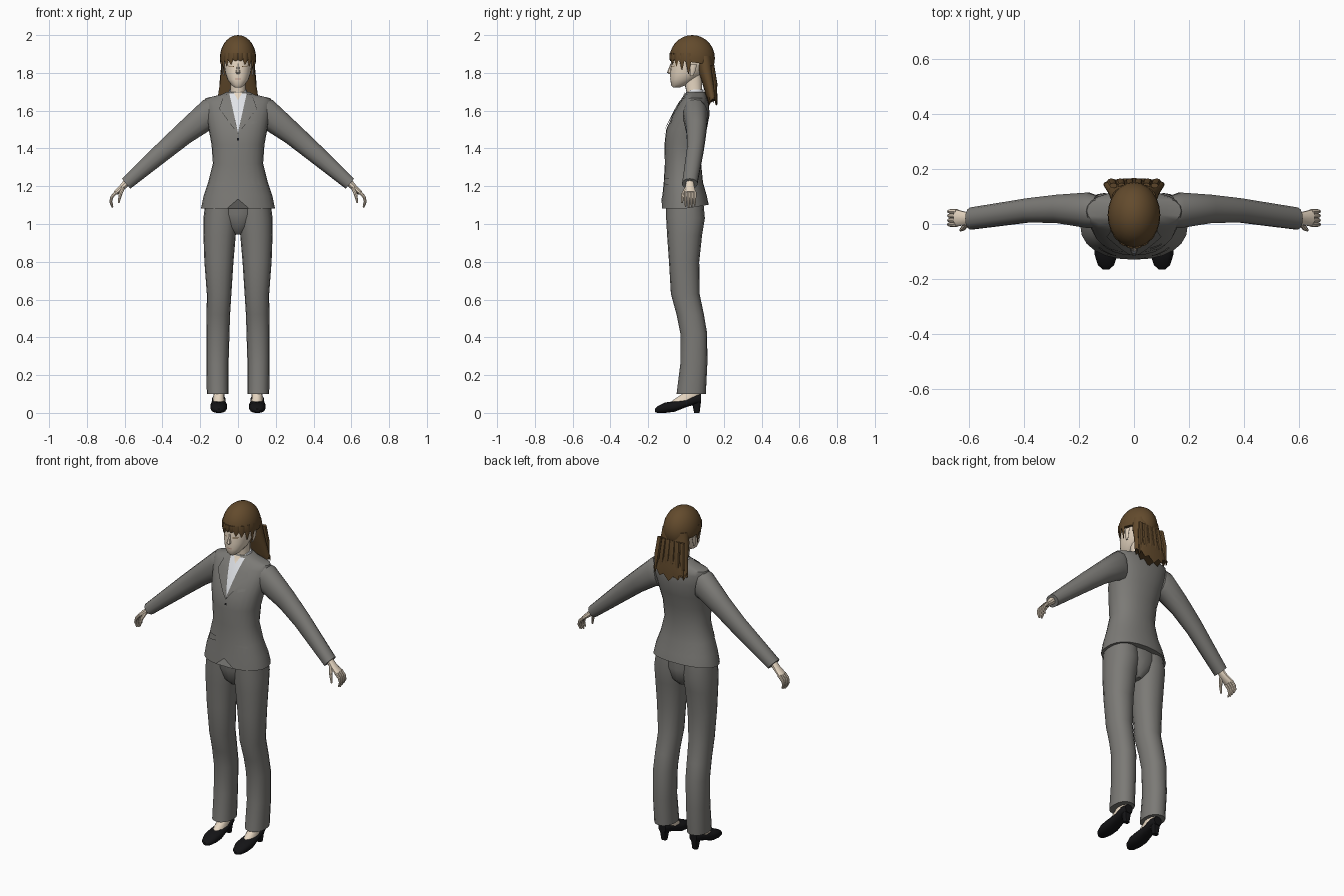
import bpy, bmesh
from math import sin, cos, pi, radians, copysign
from mathutils import Vector
from mathutils.bvhtree import BVHTree

if "Cube" in bpy.data.objects:
    bpy.data.objects.remove(bpy.data.objects["Cube"])
made = []


def material(name, r, g, b):
    m = bpy.data.materials.new(name)
    m.use_nodes = True
    m.diffuse_color = (r, g, b, 1)
    shader = m.node_tree.nodes["Principled BSDF"]
    shader.inputs["Base Color"].default_value = (r, g, b, 1)
    shader.inputs["Roughness"].default_value = 0.8
    return m


SUIT = material("suit_grey", 0.20, 0.195, 0.182)
SHIRT = material("shirt_white", 0.82, 0.84, 0.88)
SKIN = material("skin", 0.80, 0.68, 0.54)
HAIR = material("hair_brown", 0.125, 0.07, 0.026)
SHOE = material("shoe_black", 0.007, 0.007, 0.008)
LIPS = material("lip_rose", 0.55, 0.33, 0.26)


def finish(bm, name, mat, flip=1):
    for v in bm.verts:
        v.co.x *= flip
    bmesh.ops.recalc_face_normals(bm, faces=bm.faces)
    mesh = bpy.data.meshes.new(name)
    bm.to_mesh(mesh)
    bm.free()
    mesh.materials.append(mat)
    ob = bpy.data.objects.new(name, mesh)
    bpy.context.collection.objects.link(ob)
    made.append(ob)
    return ob


def power(c, p):
    return copysign(abs(c) ** p, c)


def loft(name, rings, mat, n=16, p=0.9, edit=None, pair=False):
    """Skin over rings, each a centre and two half-axis vectors."""
    for side, flip in (("left_", 1), ("right_", -1)) if pair else (("", 1),):
        bm = bmesh.new()
        loops = []
        for c, u, v in rings:
            c, u, v = Vector(c), Vector(u), Vector(v)
            loops.append([bm.verts.new(c + u * power(sin(2 * pi * i / n), p)
                                       - v * power(cos(2 * pi * i / n), p)) for i in range(n)])
        for low, high in zip(loops, loops[1:]):
            for i in range(n):
                j = (i + 1) % n
                bm.faces.new((low[i], low[j], high[j], high[i]))
        bm.faces.new(loops[0])
        bm.faces.new(loops[-1])
        if edit:
            edit(loops)
        ob = finish(bm, side + name, mat, flip)
    return ob


def level(z, x0, x1, y0, y1):
    """Horizontal ring from its bounds."""
    return (((x0 + x1) / 2, (y0 + y1) / 2, z), ((x1 - x0) / 2, 0, 0), (0, (y1 - y0) / 2, 0))


def even(z, w, y0, y1):
    return level(z, -w, w, y0, y1)


def across(top, bottom, y, r):
    """Ring of a limb from its upper and lower outline points."""
    a, b = Vector((top[0], y, top[1])), Vector((bottom[0], y, bottom[1]))
    return ((a + b) / 2, (0, r, 0), (a - b) / 2)


def tube(name, points, radii, side, mat, flat=1.0, n=8, pair=False):
    pts, side = [Vector(q) for q in points], Vector(side)
    rings = []
    for i, q in enumerate(pts):
        t = (pts[min(i + 1, len(pts) - 1)] - pts[max(i - 1, 0)]).normalized()
        rings.append((q, side * radii[i], t.cross(side) * radii[i] * flat))
    return loft(name, rings, mat, n, 1, pair=pair)


def plate(name, inner, outer, mat, base, lift=0.004, pair=False, cols=6):
    """Thin sheet between two outlines (x, z), laid on the front of base."""
    src = bmesh.new()
    src.from_mesh(base.data)
    tree = BVHTree.FromBMesh(src)
    src.free()

    def dense(line):
        return [Vector(a).lerp(Vector(b), k / 5) for a, b in zip(line, line[1:]) for k in range(5)] + [Vector(line[-1])]

    for side, flip in (("left_", 1), ("right_", -1)) if pair else (("", 1),):
        bm = bmesh.new()
        rows = []
        for a, b in zip(dense(inner), dense(outer)):
            row = []
            for k in range(cols + 1):
                q = a.lerp(b, k / cols)
                hit = tree.ray_cast(Vector((q.x, -1, q.y)), Vector((0, 1, 0)))[0]
                row.append(bm.verts.new((q.x, (hit.y if hit else 0) - lift, q.y)))
            rows.append(row)
        for r, s in zip(rows, rows[1:]):
            for k in range(cols):
                bm.faces.new((r[k], r[k + 1], s[k + 1], s[k]))
        bmesh.ops.remove_doubles(bm, verts=bm.verts, dist=0.0001)
        ob = finish(bm, side + name, mat, flip)
        # sheets face forward
        if sum(f.normal.y for f in ob.data.polygons) > 0:
            ob.data.flip_normals()


# Trousers: two legs and a pelvis joining them
loft("trouser_leg", [level(*s) for s in (
    (0.10, 0.05, 0.165, -0.05, 0.105), (0.26, 0.05, 0.168, -0.03, 0.113),
    (0.42, 0.045, 0.168, -0.03, 0.112), (0.52, 0.042, 0.166, -0.05, 0.095),
    (0.63, 0.035, 0.165, -0.08, 0.072), (0.80, 0.024, 0.178, -0.09, 0.07),
    (0.94, 0.012, 0.183, -0.10, 0.085), (1.03, 0, 0.183, -0.105, 0.1),
    (1.14, 0, 0.17, -0.105, 0.09))], SUIT, pair=True)
loft("trouser_pelvis", [even(*s) for s in (
    (0.945, 0.02, -0.05, 0.05), (0.98, 0.07, -0.085, 0.085),
    (1.05, 0.12, -0.103, 0.098), (1.14, 0.15, -0.105, 0.09))], SUIT)


# Jacket with a small cut-away at the front hem
def hem_notch(loops):
    for i, v in enumerate(loops[0]):
        v.co.z += 0.02 * max(0, v.co.y / 0.12)
    loops[0][0].co.z += 0.05


jacket = loft("jacket_body", [even(*s) for s in (
    (1.082, 0.196, -0.13, 0.12), (1.15, 0.182, -0.125, 0.11), (1.22, 0.158, -0.118, 0.09),
    (1.32, 0.133, -0.112, 0.08), (1.42, 0.14, -0.114, 0.09), (1.50, 0.155, -0.105, 0.11),
    (1.58, 0.170, -0.068, 0.125), (1.64, 0.180, -0.035, 0.12), (1.666, 0.172, -0.015, 0.112),
    (1.685, 0.09, -0.005, 0.105), (1.70, 0.058, 0.002, 0.1))], SUIT, 24, 0.9, hem_notch)
loft("sleeve", [across(*s) for s in (
    ((0.150, 1.668), (0.120, 1.50), 0.045, 0.06), ((0.185, 1.655), (0.15, 1.495), 0.05, 0.066),
    ((0.30, 1.547), (0.25, 1.432), 0.055, 0.053), ((0.41, 1.442), (0.355, 1.352), 0.05, 0.045),
    ((0.615, 1.24), (0.57, 1.187), 0.02, 0.041))], SUIT, 14, pair=True)

# Shirt, lapels, pocket flaps and button
plate("shirt_front", [(-0.046, 1.69), (0, 1.485)], [(0.046, 1.69), (0, 1.485)], SHIRT, jacket)
plate("neck_opening", [(-0.022, 1.695), (0, 1.655)], [(0.022, 1.695), (0, 1.655)], SKIN, jacket, 0.007)
plate("lapel", [(0.046, 1.69), (0.03, 1.62), (0, 1.48)], [(0.075, 1.685), (0.1, 1.61), (0, 1.475)],
      SUIT, jacket, 0.008, True)
plate("pocket_flap", [(0.065, 1.245), (0.065, 1.215)], [(0.125, 1.24), (0.13, 1.205)], SUIT, jacket, 0.006, True)
plate("chest_pocket", [(0.06, 1.54), (0.06, 1.525)], [(0.1, 1.55), (0.1, 1.535)], SUIT, jacket, 0.006)
plate("button", [(-0.006, 1.455), (-0.006, 1.443)], [(0.006, 1.455), (0.006, 1.443)], SHOE, jacket, 0.006)


# Neck and shirt collar, dipping at the throat
def collar_dip(loops):
    for v in loops[-1]:
        v.co.z -= 0.05 * max(0, 1 - (v.co.y + 0.01) / 0.035)


loft("neck", [even(1.64, 0.045, 0, 0.09), even(1.70, 0.04, 0.002, 0.085),
              even(1.79, 0.042, -0.02, 0.085)], SKIN)
loft("shirt_collar", [even(1.66, 0.058, -0.015, 0.1), even(1.712, 0.047, -0.006, 0.092)],
     SHIRT, edit=collar_dip)

# Head and face
head = loft("head", [even(*s) for s in (
    (1.722, 0.016, -0.068, -0.035), (1.735, 0.034, -0.079, 0.0), (1.765, 0.056, -0.083, 0.05),
    (1.80, 0.068, -0.084, 0.09), (1.85, 0.076, -0.08, 0.12), (1.91, 0.078, -0.075, 0.125),
    (1.96, 0.05, -0.04, 0.1))], SKIN, 20)
loft("nose", [even(*s) for s in (
    (1.793, 0.006, -0.09, -0.06), (1.802, 0.013, -0.101, -0.06),
    (1.82, 0.009, -0.093, -0.06), (1.85, 0.006, -0.082, -0.06))], SKIN, 8)
plate("mouth", [(-0.018, 1.771), (-0.015, 1.765)], [(0.018, 1.771), (0.015, 1.765)], LIPS, head, 0.002)
plate("eyelash", [(0.02, 1.836), (0.02, 1.832)], [(0.05, 1.838), (0.05, 1.834)], HAIR, head, 0.002, True)
tube("ear", [(0.074, 0.03, 1.785), (0.08, 0.035, 1.81), (0.08, 0.04, 1.845)],
     [0.008, 0.015, 0.018], (0, 1, 0), SKIN, 0.4, pair=True)

# Hair cap, trimmed above the face and ears
bm = bmesh.new()
bmesh.ops.create_uvsphere(bm, u_segments=24, v_segments=14, radius=1)
for v in bm.verts:
    v.co = Vector((v.co.x * 0.096, v.co.y * 0.12 + 0.033, v.co.z * 0.122 + 1.878))
cut = bmesh.ops.bisect_plane(bm, geom=bm.verts[:] + bm.edges[:] + bm.faces[:],
                             plane_co=(0, -0.08, 1.872), plane_no=(0, 0.14, 1), clear_inner=True)
bmesh.ops.holes_fill(bm, edges=[e for e in cut["geom_cut"] if isinstance(e, bmesh.types.BMEdge)])
finish(bm, "hair_cap", HAIR)


# Long back hair with a ragged end
def ragged(loops):
    for i, v in enumerate(loops[0]):
        v.co.z += 0.025 * (i % 2) + 0.3 * abs(v.co.x)


loft("back_hair", [even(*s) for s in (
    (1.605, 0.112, 0.122, 0.166), (1.68, 0.106, 0.105, 0.167), (1.75, 0.095, 0.085, 0.158),
    (1.82, 0.088, 0.06, 0.148), (1.89, 0.08, 0.05, 0.14))], HAIR, 24, edit=ragged)
for i in range(3):
    x = 0.03 * i + 0.015
    tube(f"back_lock_{i}", [(x, 0.14, 1.84), (x * 1.1, 0.155, 1.74), (x * 1.25, 0.158, 1.63)],
         [0.014, 0.016, 0.003], (1, 0, 0), HAIR, 0.7, pair=True)

# Fringe: tapered locks around the forehead
for i, tip in enumerate((1.862, 1.845, 1.835, 1.815, 1.795)):
    a = radians(8 + 18 * i)
    ring = Vector((0.089 * sin(a), 0.033 - 0.116 * cos(a), 0))
    low = Vector((ring.x * 0.96, ring.y, tip))
    tube(f"fringe_lock_{i}", [ring + Vector((0, 0, 1.905)), ring + Vector((0, 0, 1.872)), low],
         [0.014, 0.017, 0.002], (cos(a), sin(a), 0), HAIR, 0.4, pair=True)

# Hands: palm, four curled fingers and a thumb
loft("palm", [across(*s) for s in (
    ((0.602, 1.235), (0.575, 1.205), 0.02, 0.02), ((0.625, 1.205), (0.605, 1.18), 0.02, 0.025),
    ((0.658, 1.172), (0.64, 1.155), 0.022, 0.032))], SKIN, 10, pair=True)
for i, finger in enumerate(("index", "middle", "ring", "little")):
    y, drop = -0.002 + 0.016 * i, 0.006 * abs(i - 1)
    tube(finger + "_finger", [(0.645, y, 1.168), (0.668, y, 1.143), (0.674, y, 1.115 + drop / 2),
                              (0.664, y, 1.086 + drop)], [0.009, 0.0085, 0.007, 0.004], (0, 1, 0), SKIN, pair=True)
tube("thumb", [(0.608, 0.005, 1.193), (0.622, -0.015, 1.16), (0.632, -0.022, 1.112)],
     [0.012, 0.010, 0.005], (0, 1, 0), SKIN, pair=True)

# Feet and heeled shoes
loft("foot", [level(*s) for s in (
    (0.045, 0.07, 0.132, -0.09, 0.06), (0.07, 0.07, 0.132, -0.065, 0.07),
    (0.10, 0.072, 0.13, -0.02, 0.075), (0.18, 0.075, 0.128, 0.01, 0.07))], SKIN, 12, pair=True)
loft("shoe", [((0.102, y, (z0 + z1) / 2), (w, 0, 0), (0, 0, (z1 - z0) / 2)) for y, w, z0, z1 in (
    (-0.165, 0.012, 0.004, 0.02), (-0.15, 0.030, 0, 0.036), (-0.11, 0.043, 0, 0.055),
    (-0.06, 0.045, 0.006, 0.062), (0, 0.038, 0.03, 0.072), (0.05, 0.036, 0.045, 0.095),
    (0.08, 0.024, 0.05, 0.1))], SHOE, 14, 0.8, pair=True)
loft("shoe_heel", [level(0, 0.086, 0.118, 0.043, 0.072), level(0.065, 0.076, 0.128, 0.03, 0.08)],
     SHOE, 10, 0.7, pair=True)

# Smooth shading with crisp edges
bpy.ops.object.select_all(action="DESELECT")
for ob in made:
    ob.select_set(True)
bpy.context.view_layer.objects.active = made[0]
bpy.ops.object.shade_smooth_by_angle(angle=radians(40))
